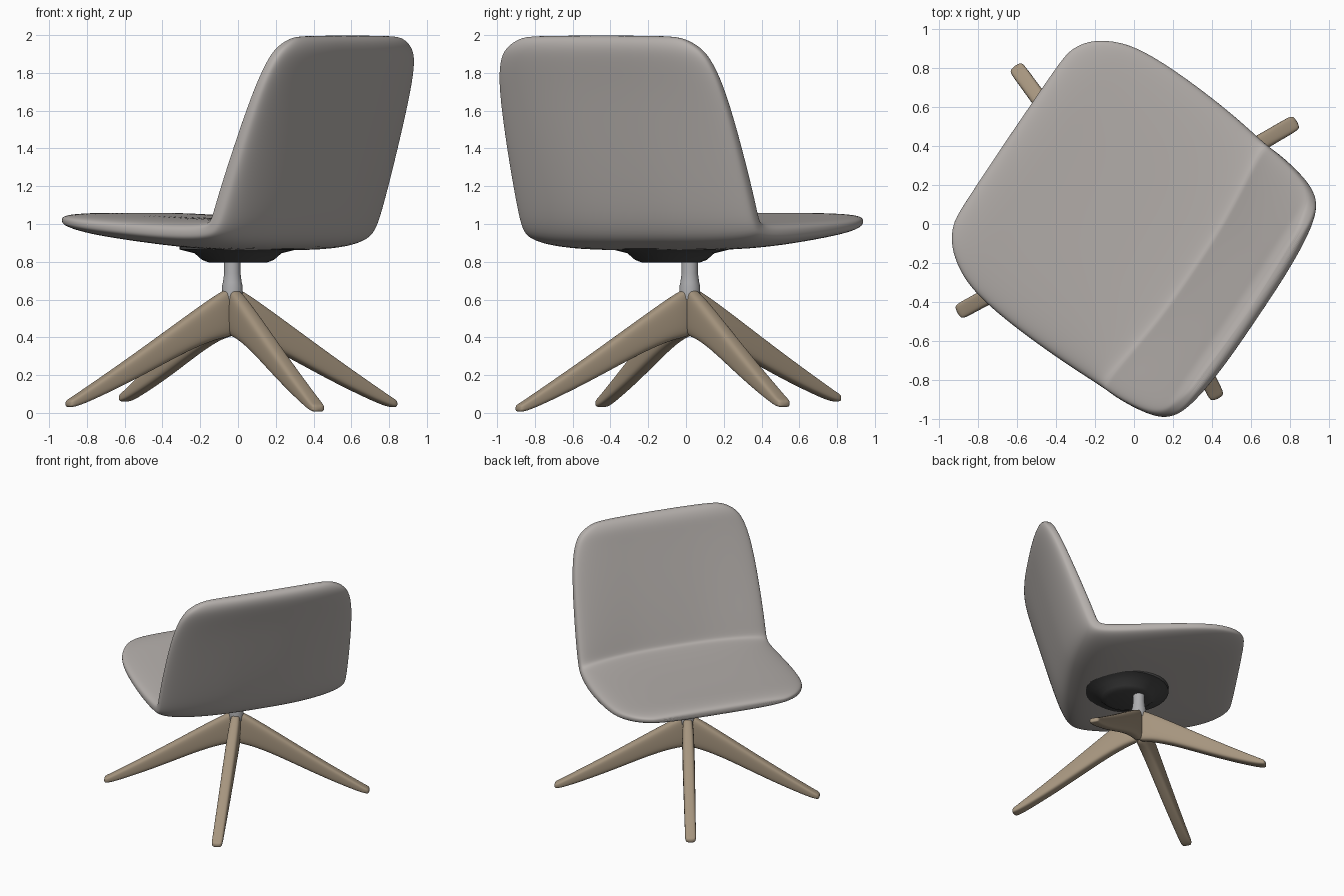
import bpy, bmesh, math
from mathutils import Vector

if "Cube" in bpy.data.objects:
    bpy.data.objects.remove(bpy.data.objects["Cube"])

TURN = math.radians(-34)                       # direction the backrest faces away
BACK = Vector((math.cos(TURN), math.sin(TURN), 0))
SIDE = Vector((-math.sin(TURN), math.cos(TURN), 0))
HUB = Vector((-0.03, 0.02, 0))


def material(name, rgb):
    m = bpy.data.materials.new(name)
    m.diffuse_color = (*rgb, 1)
    m.use_nodes = True
    m.node_tree.nodes["Principled BSDF"].inputs["Base Color"].default_value = m.diffuse_color
    return m


def loft(name, rings, mat=None, subdiv=2):
    """Skin a list of closed rings, cap both ends and smooth."""
    bm = bmesh.new()
    rows = [[bm.verts.new(p) for p in ring] for ring in rings]
    n = len(rows[0])
    for a, b in zip(rows, rows[1:]):
        for i in range(n):
            j = (i + 1) % n
            bm.faces.new((a[i], a[j], b[j], b[i]))
    bm.faces.new(rows[0])
    bm.faces.new(rows[-1])
    bmesh.ops.recalc_face_normals(bm, faces=bm.faces)
    me = bpy.data.meshes.new(name)
    bm.to_mesh(me)
    bm.free()
    for p in me.polygons:
        p.use_smooth = True
    ob = bpy.data.objects.new(name, me)
    bpy.context.collection.objects.link(ob)
    if mat:
        me.materials.append(mat)
    if subdiv:
        ob.modifiers.new("smooth", "SUBSURF").levels = subdiv
        ob.modifiers["smooth"].render_levels = subdiv
    return ob


def power(x, e):
    return math.copysign(abs(x) ** e, x)


# Seat shell: inner (v, z), outer (v, z), half width, from front lip to backrest top
stations = [
    (-.780, 1.030, -.780, 1.000, .46), (-.768, 1.050, -.765, .985, .545),
    (-.72, 1.060, -.71, .965, .635), (-.62, 1.06, -.60, .942, .71),
    (-.48, 1.052, -.46, .920, .76), (-.20, 1.04, -.20, .888, .777),
    (.10, 1.03, .10, .858, .770), (.32, 1.03, .36, .860, .755),
    (.385, 1.035, .48, .895, .75), (.398, 1.055, .535, .96, .75),
    (.425, 1.15, .585, 1.09, .75),
    (.50, 1.40, .665, 1.40, .74), (.595, 1.70, .742, 1.72, .715),
    (.645, 1.86, .785, 1.87, .67), (.667, 1.935, .797, 1.935, .615),
    (.70, 1.985, .787, 1.98, .525), (.735, 1.998, .755, 1.998, .44),
]
SEGS = 36
rings = []
for vi, zi, vo, zo, w in stations:
    inner, outer = Vector((vi, zi)), Vector((vo, zo))
    mid, half = (inner + outer) / 2, (inner - outer) / 2
    wrap = 0.08 * min(1, max(0, (mid.x - .1) / .3))   # sides curve forward
    wrap -= 0.05 * min(1, max(0, (mid.x - .5) / .2))  # less so at the top
    drift = -.015 - .045 * mid.x                      # slight skew of the shell
    belly = .9 if mid.x < .42 else .65                # rounder underside
    ring = []
    for k in range(SEGS):
        t = math.tau * (k + .5) / SEGS
        u = w * power(math.cos(t), .55)
        s = math.sin(t)
        p = mid + half * power(s, .5 if s > 0 else belly)
        v = p.x - wrap * (u / .74) ** 2
        ring.append(SIDE * (u + drift) + BACK * v + Vector((0, 0, p.y)))
    rings.append(ring)
loft("seat_shell", rings, material("warm_grey_fabric", (.46, .43, .41)))

# Four wooden legs: fraction along leg, top z, bottom z, half width
wood = material("wood", (.38, .30, .21))
leg_profile = [(-.02, .68, .40, .03), (.05, .655, .40, .045), (.25, .525, .335, .048),
               (.6, .29, .155, .045), (.9, .10, .025, .042), (.97, .055, .005, .042),
               (1.0, .04, .004, .036)]
tips = {"front_leg": (.43, -.895, 0), "left_leg": (-.905, -.455, .025),
        "rear_leg": (-.61, .81, .055), "right_leg": (.835, .525, .025)}
for name, (x, y, lift) in tips.items():
    reach = Vector((x, y, 0)) - HUB
    across = Vector((-reach.y, reach.x, 0)).normalized()
    rings = []
    for f, top, bot, w in leg_profile:
        ring = []
        for k in range(12):
            t = math.tau * (k + .5) / 12
            z = (top + bot) / 2 + (top - bot) / 2 * power(math.sin(t), .55) + lift * f
            ring.append(HUB + reach * f + across * w * power(math.cos(t), .55)
                        + Vector((0, 0, z)))
        rings.append(ring)
    loft(name, rings, wood)


def turned(name, centre, profile, mat=None):
    """Round part from a (radius, z) profile, with crisp edges."""
    ob = loft(name, [[centre + Vector((r * math.cos(a), r * math.sin(a), z))
                      for a in (math.tau * k / 32 for k in range(32))]
                     for r, z in profile], mat, 0)
    bpy.ops.object.select_all(action='DESELECT')
    ob.select_set(True)
    bpy.context.view_layer.objects.active = ob
    bpy.ops.object.shade_smooth_by_angle(angle=math.radians(40))


# Swivel column and dark mount under the seat
turned("swivel_column", HUB, [(.055, .60), (.055, .67), (.05, .69), (.043, .74), (.043, .85)],
       material("metal", (.42, .42, .43)))
turned("under_seat_mount", Vector((0, -.08, 0)),
       [(.15, .795), (.19, .81), (.23, .845), (.31, .865), (.31, .90)],
       material("dark_mount", (.06, .06, .06)))
